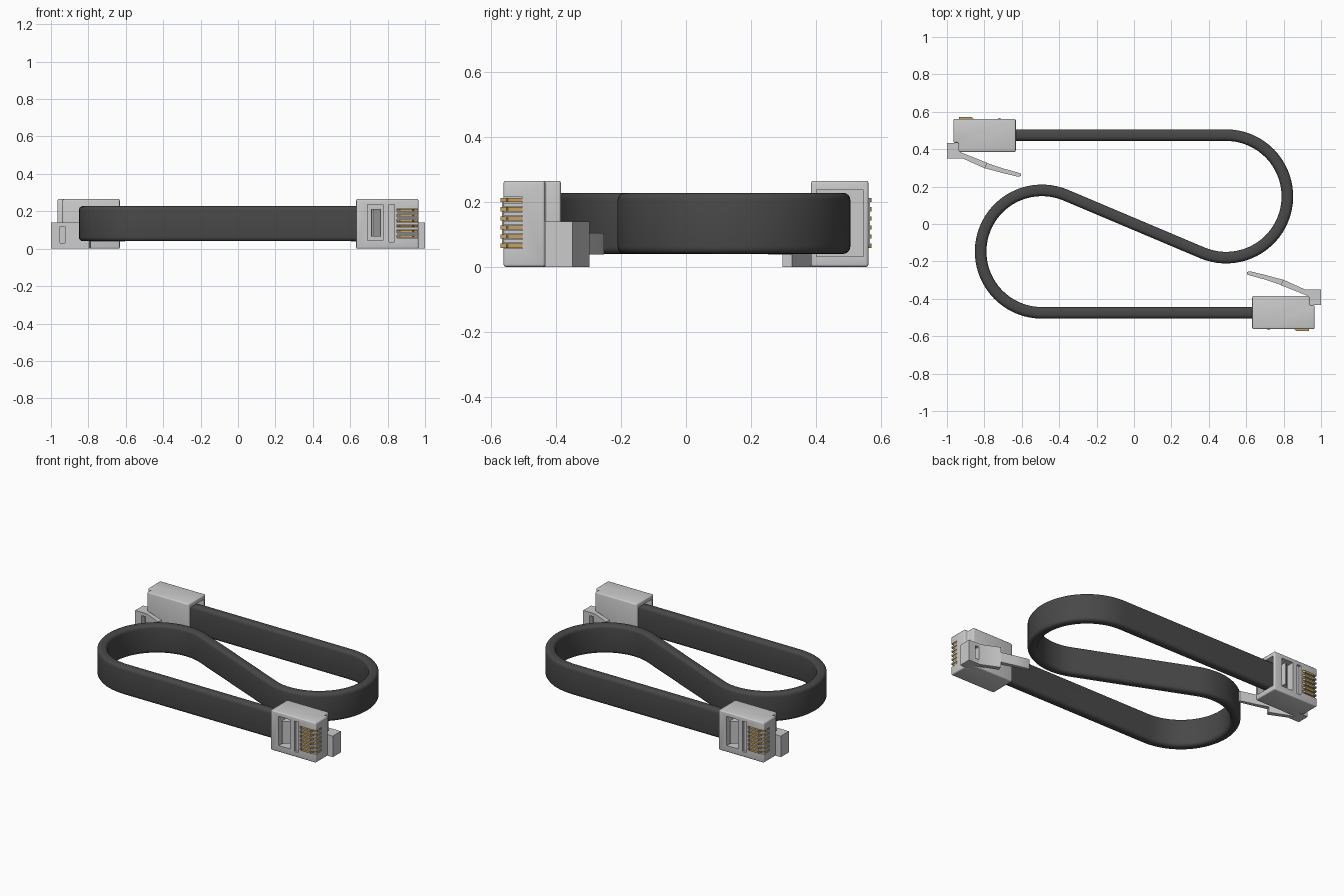
import bpy, bmesh, math
from mathutils import Vector

if "Cube" in bpy.data.objects:
    bpy.data.objects.remove(bpy.data.objects["Cube"])


def material(name, rgb):
    m = bpy.data.materials.new(name)
    m.diffuse_color = (*rgb, 1)
    m.use_nodes = True
    m.node_tree.nodes["Principled BSDF"].inputs["Base Color"].default_value = m.diffuse_color
    return m


GREY = material("light_grey_plastic", (0.6, 0.6, 0.6))
DARK = material("dark_rubber", (0.065, 0.065, 0.065))
GOLD = material("gold_contact", (0.55, 0.36, 0.12))


def prism(bm, pts, z0, z1):
    """Extrude an xy outline from z0 to z1."""
    lo = [bm.verts.new((x, y, z0)) for x, y in pts]
    hi = [bm.verts.new((x, y, z1)) for x, y in pts]
    n = len(pts)
    bm.faces.new(lo[::-1])
    bm.faces.new(hi)
    for i in range(n):
        j = (i + 1) % n
        bm.faces.new((lo[i], lo[j], hi[j], hi[i]))


def box(bm, x0, x1, y0, y1, z0, z1):
    prism(bm, [(x0, y0), (x1, y0), (x1, y1), (x0, y1)], z0, z1)


def make(name, bm, mat):
    bmesh.ops.recalc_face_normals(bm, faces=bm.faces[:])
    me = bpy.data.meshes.new(name)
    bm.to_mesh(me)
    bm.free()
    me.materials.append(mat)
    ob = bpy.data.objects.new(name, me)
    bpy.context.collection.objects.link(ob)
    return ob


def bake(ob):
    """Apply all modifiers."""
    bpy.context.view_layer.update()
    ev = ob.evaluated_get(bpy.context.evaluated_depsgraph_get())
    me = bpy.data.meshes.new_from_object(ev)
    ob.modifiers.clear()
    ob.data = me


def bevel(ob, width):
    m = ob.modifiers.new("bevel", 'BEVEL')
    m.width, m.segments = width, 3
    m.limit_method = 'ANGLE'
    bake(ob)


def carve(ob, boxes):
    for b in boxes:
        bm = bmesh.new()
        box(bm, *b)
        cutter = make("cutter", bm, GREY)
        cutter.hide_render = True
        m = ob.modifiers.new("cut", 'BOOLEAN')
        m.operation, m.solver, m.object = 'DIFFERENCE', 'EXACT', cutter
        bake(ob)
        bpy.data.objects.remove(cutter)


def smooth(ob):
    ob.data.shade_smooth()
    ob.data.set_sharp_from_angle(angle=math.radians(35))


# Cable: one half path of straight run + loop, the other half by symmetry
R, CX, CY = 0.3275, -0.4925, -0.1475
end_angle = math.radians(90 - 23.1)
half = [Vector((0.68, CY - R))]
N = 40
for i in range(N + 1):
    a = -math.pi / 2 - i / N * (math.pi * 1.5 - (end_angle - math.pi / 2) - math.pi / 2)
    half.append(Vector((CX + R * math.cos(a), CY + R * math.sin(a))))
path = half + [-p for p in reversed(half)]

# Flat cable cross-section with rounded edges: (sideways offset, z)
section = []
W, Z0, Z1, C = 0.031, 0.04, 0.228, 0.022
for sx, zc, start in ((1, Z1 - C, 0), (-1, Z1 - C, 90), (-1, Z0 + C, 180), (1, Z0 + C, 270)):
    for k in range(5):
        a = math.radians(start + 22.5 * k)
        section.append((sx * (W - C) + C * math.cos(a), zc + C * math.sin(a)))

bm = bmesh.new()
rings = []
for i, p in enumerate(path):
    t = (path[min(i + 1, len(path) - 1)] - path[max(i - 1, 0)]).normalized()
    if i == 1:
        t = Vector((-1, 0))
    if i == len(path) - 2:
        t = Vector((-1, 0))
    nrm = Vector((-t.y, t.x))
    rings.append([bm.verts.new((p.x + nrm.x * s, p.y + nrm.y * s, z)) for s, z in section])
for a, b in zip(rings, rings[1:]):
    for i in range(len(section)):
        j = (i + 1) % len(section)
        bm.faces.new((a[i], a[j], b[j], b[i]))
bm.faces.new(rings[0])
bm.faces.new(rings[-1][::-1])
smooth(make("flat_cable", bm, DARK))

# Plug body with a stepped nose
PIN_Z = [0.065 + 0.0281 * i for i in range(6)]
bm = bmesh.new()
prism(bm, [(0.632, -0.562), (0.965, -0.562), (0.965, -0.434), (0.938, -0.434),
           (0.938, -0.385), (0.632, -0.385)], 0.0, 0.265)
body = make("plug_body", bm, GREY)
bevel(body, 0.008)
carve(body, [(0.60, 0.68, -0.547, -0.402, 0.032, 0.236),    # cable entry
             (0.692, 0.776, -0.60, -0.50, 0.043, 0.237),    # latch window
             (0.808, 0.838, -0.60, -0.547, 0.035, 0.237)]   # cross groove
      + [(0.85, 1.0, -0.60, -0.504, z - 0.009, z + 0.009) for z in PIN_Z])

# Sloped strain latch inside the window
bm = bmesh.new()
prism(bm, [(0.71, -0.495), (0.714, -0.567), (0.722, -0.567), (0.762, -0.53), (0.762, -0.495)],
      0.065, 0.212)
latch = make("strain_latch", bm, GREY)

# Gold contacts
bm = bmesh.new()
for z in PIN_Z:
    prism(bm, [(0.85, -0.50), (0.85, -0.55), (0.866, -0.572), (0.934, -0.572),
               (0.94, -0.553), (0.963, -0.548), (0.963, -0.50)], z - 0.0065, z + 0.0065)
pins = make("contacts", bm, GOLD)

# Release clip: wide root and arm, then a narrow finger tab
bm = bmesh.new()
prism(bm, [(0.93, -0.434), (1.0, -0.434), (1.0, -0.35), (0.914, -0.35), (0.797, -0.297),
           (0.786, -0.327), (0.93, -0.385)], 0.0, 0.14)
clip = make("clip_root", bm, GREY)
carve(clip, [(0.925, 0.952, -0.385, -0.30, 0.03, 0.118)])
bm = bmesh.new()
prism(bm, [(0.80, -0.299), (0.70, -0.272), (0.62, -0.253), (0.604, -0.257), (0.606, -0.271),
           (0.70, -0.297), (0.80, -0.33)], 0.038, 0.105)
tab = make("clip_tab", bm, GREY)

# Second plug: same parts turned half way round
for ob in (body, latch, pins, clip, tab):
    smooth(ob)
    twin = ob.copy()
    twin.name = "rear_" + ob.name
    twin.rotation_euler.z = math.pi
    bpy.context.collection.objects.link(twin)
